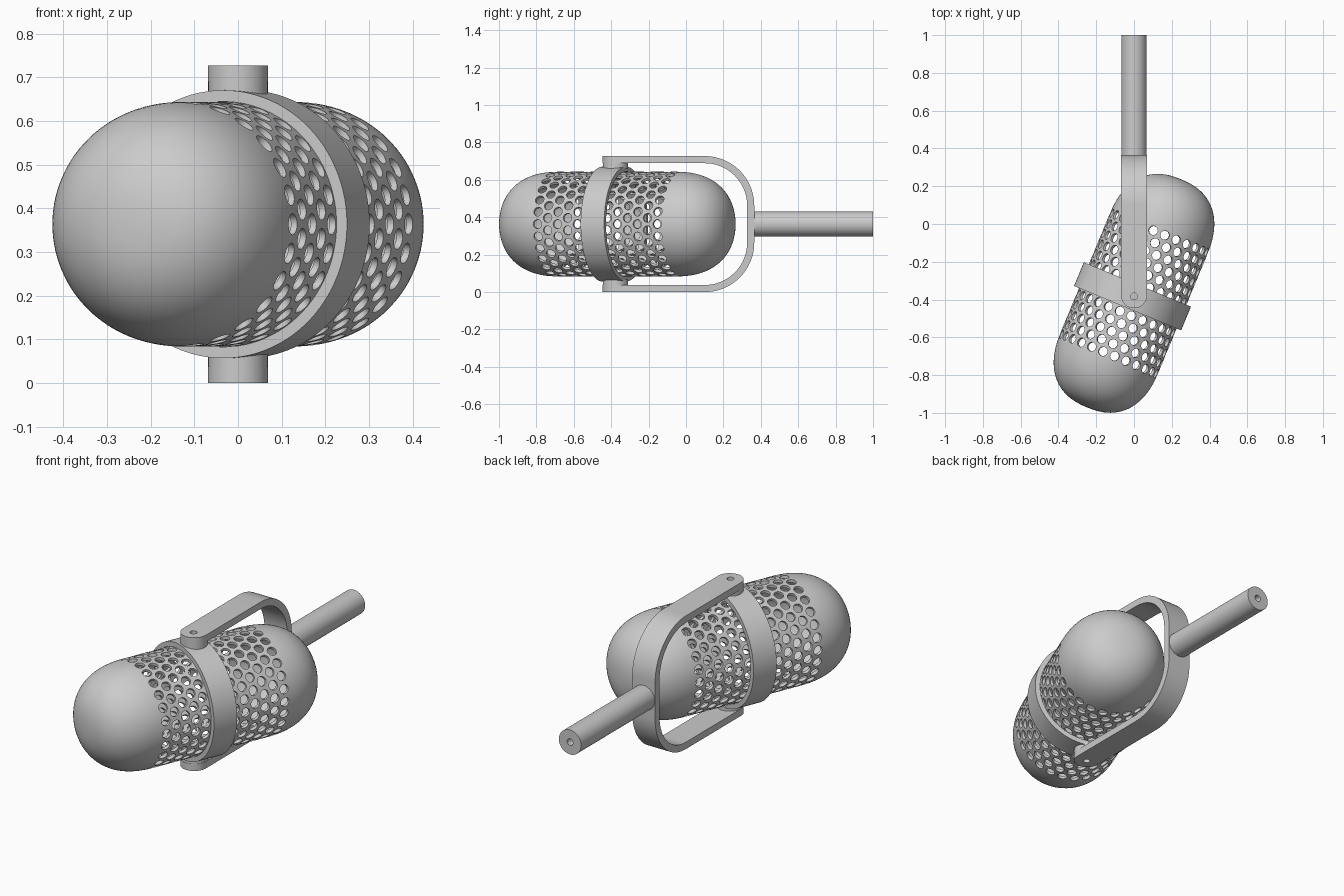
import bpy, bmesh
from math import sin, cos, pi, radians
from mathutils import Matrix

if "Cube" in bpy.data.objects:
    bpy.data.objects.remove(bpy.data.objects["Cube"])

TILT = radians(-22.5)
MID_Z = 0.3635
BODY_C = (0, -0.367, MID_Z)
PIVOT_Y = -0.383
ARM_W = 0.069


def make(name, bm, matrix=None):
    bmesh.ops.recalc_face_normals(bm, faces=bm.faces)
    me = bpy.data.meshes.new(name)
    bm.to_mesh(me)
    bm.free()
    ob = bpy.data.objects.new(name, me)
    bpy.context.collection.objects.link(ob)
    if matrix:
        ob.matrix_world = matrix
    return ob


def activate(ob):
    bpy.ops.object.select_all(action='DESELECT')
    ob.select_set(True)
    bpy.context.view_layer.objects.active = ob


def smooth(ob):
    activate(ob)
    bpy.ops.object.shade_smooth_by_angle(angle=radians(35))


def cylinder(name, r, depth, loc, axis='Z', segs=48):
    bm = bmesh.new()
    bmesh.ops.create_cone(bm, cap_ends=True, segments=segs, radius1=r, radius2=r, depth=depth)
    m = Matrix.Translation(loc)
    if axis == 'Y':
        m = m @ Matrix.Rotation(pi / 2, 4, 'X')
    return make(name, bm, m)


def drill(ob, r, depth, loc, axis='Z'):
    cut = cylinder("hole_cutter", r, depth, loc, axis, 20)
    cut.hide_render = True
    bpy.context.view_layer.update()
    mod = ob.modifiers.new("drill", 'BOOLEAN')
    mod.object = cut
    mod.operation = 'DIFFERENCE'
    mod.solver = 'EXACT'
    activate(ob)
    bpy.ops.object.modifier_apply(modifier=mod.name)
    bpy.data.objects.remove(cut)


# Capsule body: perforated middle and blunt domes in one shell
R, CYL, DOME, POW = 0.28, 0.33, 0.323, 2.4
COLS, ROWS, PITCH, HOLE = 26, 13, 0.0578, 0.0245
W = 2 * pi * R / COLS


def radius(a):
    t = max(0, (abs(a) - CYL) / DOME)
    return R * max(0, 1 - t ** POW) ** (1 / POW)


def point(bm, u, a):
    th, r = u / R, radius(a)
    return bm.verts.new((r * sin(th), a, r * cos(th)))


# square outline with 4 steps per side, starting at a corner
square = [(-1 + i / 2, -1) for i in range(4)] + [(1, -1 + i / 2) for i in range(4)]
square += [(-x, -y) for x, y in square]

bm = bmesh.new()
for row in range(ROWS):
    a0 = (row - (ROWS - 1) / 2) * PITCH
    for col in range(COLS):
        u0 = (col + (0.5 if row % 2 == 0 else 0)) * W
        outer = [point(bm, u0 + x * W / 2, a0 + y * PITCH / 2) for x, y in square]
        inner = []
        for i in range(16):
            ang = -3 * pi / 4 + i * pi / 8
            inner.append(point(bm, u0 + HOLE * cos(ang), a0 + HOLE * sin(ang)))
        for i in range(16):
            j = (i + 1) % 16
            bm.faces.new((outer[i], outer[j], inner[j], inner[i]))
edge = ROWS * PITCH / 2
SEG = COLS * 4
t0 = (edge - CYL) / DOME
for s in (-1, 1):
    prev = None
    for k in range(21):
        ph = k / 20 * pi / 2
        a = s * (edge + (CYL + DOME - edge) * sin(ph))
        if k == 20:
            tip = bm.verts.new((0, a, 0))
            for i in range(SEG):
                bm.faces.new((prev[i], prev[(i + 1) % SEG], tip))
            break
        ring = [point(bm, i * W / 4, a) for i in range(SEG)]
        if prev:
            for i in range(SEG):
                j = (i + 1) % SEG
                bm.faces.new((prev[i], prev[j], ring[j], ring[i]))
        prev = ring
bmesh.ops.remove_doubles(bm, verts=bm.verts, dist=0.0005)
body = make("grille_body", bm, Matrix.Translation(BODY_C) @ Matrix.Rotation(TILT, 4, 'Z'))
mod = body.modifiers.new("shell", 'SOLIDIFY')
mod.thickness = 0.015
mod.offset = -1
activate(body)
bpy.ops.object.modifier_apply(modifier=mod.name)
smooth(body)

# Band around the middle
bm = bmesh.new()
profile = [(0.281, -0.068), (0.307, -0.068), (0.307, 0.068), (0.281, 0.068)]
loops = [[bm.verts.new((r * sin(2 * pi * i / 96), a, r * cos(2 * pi * i / 96)))
          for r, a in profile] for i in range(96)]
for i in range(96):
    p, q = loops[i], loops[(i + 1) % 96]
    for k in range(4):
        bm.faces.new((p[k], p[(k + 1) % 4], q[(k + 1) % 4], q[k]))
smooth(make("centre_band", bm,
            Matrix.Translation((-0.008, PIVOT_Y, MID_Z)) @ Matrix.Rotation(TILT, 4, 'Z')))

# U-shaped fork: stations of (outer y, outer z, inner y, inner z, half width)
H, TH, BEND, BY = 0.727, 0.038, 0.265, 0.10
half = []
for i in range(13):
    t = (pi / 2 - 0.02) * (1 - i / 12)
    y = PIVOT_Y + 0.006 - ARM_W * sin(t)
    half.append((y, H, y, H - TH, ARM_W * cos(t)))
for i in range(21):
    t = pi / 2 * (1 - i / 20)
    c, s, zc = cos(t), sin(t), H - BEND
    half.append((BY + BEND * c, zc + BEND * s,
                 BY + (BEND - TH) * c, zc + (BEND - TH) * s, ARM_W))
path = half + [(a, H - b, c, H - d, w) for a, b, c, d, w in reversed(half)]
bm = bmesh.new()
secs = [[bm.verts.new(v) for v in ((-w, a, b), (w, a, b), (w, c, d), (-w, c, d))]
        for a, b, c, d, w in path]
for p, q in zip(secs, secs[1:]):
    for k in range(4):
        bm.faces.new((p[k], p[(k + 1) % 4], q[(k + 1) % 4], q[k]))
bm.faces.new(secs[0])
bm.faces.new(secs[-1])
fork = make("fork", bm)
for z in (0, H):
    drill(fork, 0.018, 0.04, (0, PIVOT_Y, z))
smooth(fork)

# Pivot spacers between fork tips and band
for name, z in (("lower_pivot", 0.052), ("upper_pivot", H - 0.052)):
    smooth(cylinder(name, ARM_W - 0.001, 0.036, (0, PIVOT_Y + 0.006, z)))

# Mounting stem
stem = cylinder("stem", 0.067, 0.655, (0, 0.6725, MID_Z), 'Y')
drill(stem, 0.018, 0.08, (0, 1.0, MID_Z), 'Y')
smooth(stem)
